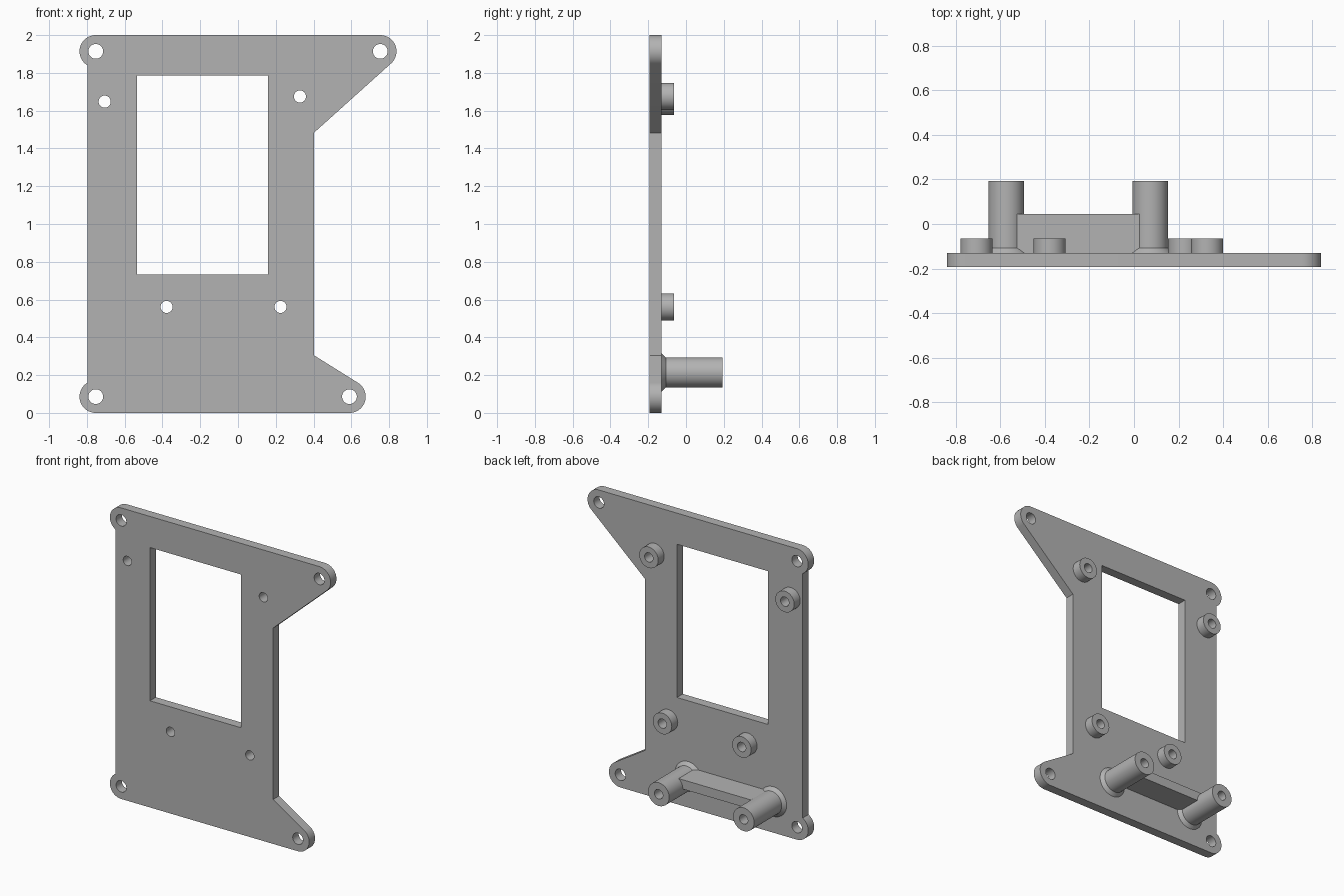
import bpy, bmesh
from math import sin, cos, radians, pi

cube = bpy.data.objects.get("Cube")
if cube:
    bpy.data.objects.remove(cube, do_unlink=True)

FRONT, BACK = -0.193, -0.129      # plate faces
EAR = 0.086                       # ear radius

grey = bpy.data.materials.new("plain grey")
grey.use_nodes = True
grey.diffuse_color = (0.45, 0.45, 0.45, 1)
grey.node_tree.nodes["Principled BSDF"].inputs["Base Color"].default_value = (0.45, 0.45, 0.45, 1)


def arc(cx, cz, r, a0, a1, n=24):
    angles = [radians(a0 + (a1 - a0) * i / n) for i in range(n + 1)]
    return [(cx + r * cos(a), cz + r * sin(a)) for a in angles]


def circle(cx, cz, r, n=48):
    return arc(cx, cz, r, 0, 360, n)[:-1]


def finish(name, bm):
    bmesh.ops.remove_doubles(bm, verts=bm.verts, dist=1e-5)
    bmesh.ops.recalc_face_normals(bm, faces=bm.faces)
    mesh = bpy.data.meshes.new(name)
    bm.to_mesh(mesh)
    bm.free()
    mesh.materials.append(grey)
    ob = bpy.data.objects.new(name, mesh)
    bpy.context.collection.objects.link(ob)
    bpy.ops.object.select_all(action='DESELECT')
    ob.select_set(True)
    bpy.context.view_layer.objects.active = ob
    bpy.ops.object.shade_smooth_by_angle(angle=radians(30))
    return ob


def extruded(name, loops, y0, y1):
    """Fill an outline with holes and give it thickness along y."""
    bm = bmesh.new()
    for loop in loops:
        vs = [bm.verts.new((x, y0, z)) for x, z in loop]
        for a, b in zip(vs, vs[1:] + vs[:1]):
            bm.edges.new((a, b))
    bmesh.ops.triangle_fill(bm, use_beauty=True, use_dissolve=False, edges=bm.edges[:])
    out = bmesh.ops.extrude_face_region(bm, geom=bm.faces[:], use_keep_orig=True)
    moved = [g for g in out["geom"] if isinstance(g, bmesh.types.BMVert)]
    bmesh.ops.translate(bm, verts=moved, vec=(0, y1 - y0, 0))
    return finish(name, bm)


def lathed(name, x, z, profile, n=48):
    """Turn a closed (radius, y) profile about an axis along y."""
    bm = bmesh.new()
    rings = [[bm.verts.new((x + r * cos(2 * pi * i / n), y, z + r * sin(2 * pi * i / n)))
              for i in range(n)] for r, y in profile]
    for a, b in zip(rings, rings[1:] + rings[:1]):
        for i in range(n):
            j = (i + 1) % n
            bm.faces.new((a[i], a[j], b[j], b[i]))
    return finish(name, bm)


# Mounting plate with four ears, a window and screw holes
LEFT, RIGHT = -0.753, 0.753
LOW, HIGH = EAR, 2 - EAR
outline = (arc(LEFT, LOW, EAR, 120.6, 270) + arc(0.59, LOW, EAR, 270, 418.3)
           + [(0.402, 0.305), (0.402, 1.483)]
           + arc(RIGHT, HIGH, EAR, -48, 90) + arc(LEFT, HIGH, EAR, 90, 239.4))
window = [(-0.534, 0.733), (0.159, 0.733), (0.159, 1.786), (-0.534, 1.786)]
ears = [(LEFT, LOW), (0.59, LOW), (RIGHT, HIGH), (LEFT, HIGH)]
bosses = [(-0.706, 1.648), (0.328, 1.675), (-0.378, 0.561), (0.225, 0.561)]
holes = [circle(x, z, 0.039) for x, z in ears] + [circle(x, z, 0.032) for x, z in bosses]
extruded("mounting_plate", [outline, window] + holes, FRONT, BACK)

# Short bosses around the screw holes
for i, (x, z) in enumerate(bosses):
    lathed(f"boss_{i + 1}", x, z, [(0.032, BACK), (0.072, BACK), (0.072, -0.064), (0.032, -0.064)])

# Long standoffs with a flared foot
POST_Z = 0.214
posts = {"left": 0.073, "right": -0.573}
for side, x in posts.items():
    lathed(f"standoff_{side}", x, POST_Z,
           [(0.032, BACK), (0.102, BACK), (0.08, BACK + 0.022), (0.08, 0.193), (0.032, 0.193)])

# Rib joining the standoffs
x0, x1 = posts["right"] + 0.04, posts["left"] - 0.04
z0, z1 = POST_Z, POST_Z + 0.064
extruded("rib", [[(x0, z0), (x1, z0), (x1, z1), (x0, z1)]], BACK, 0.044)
